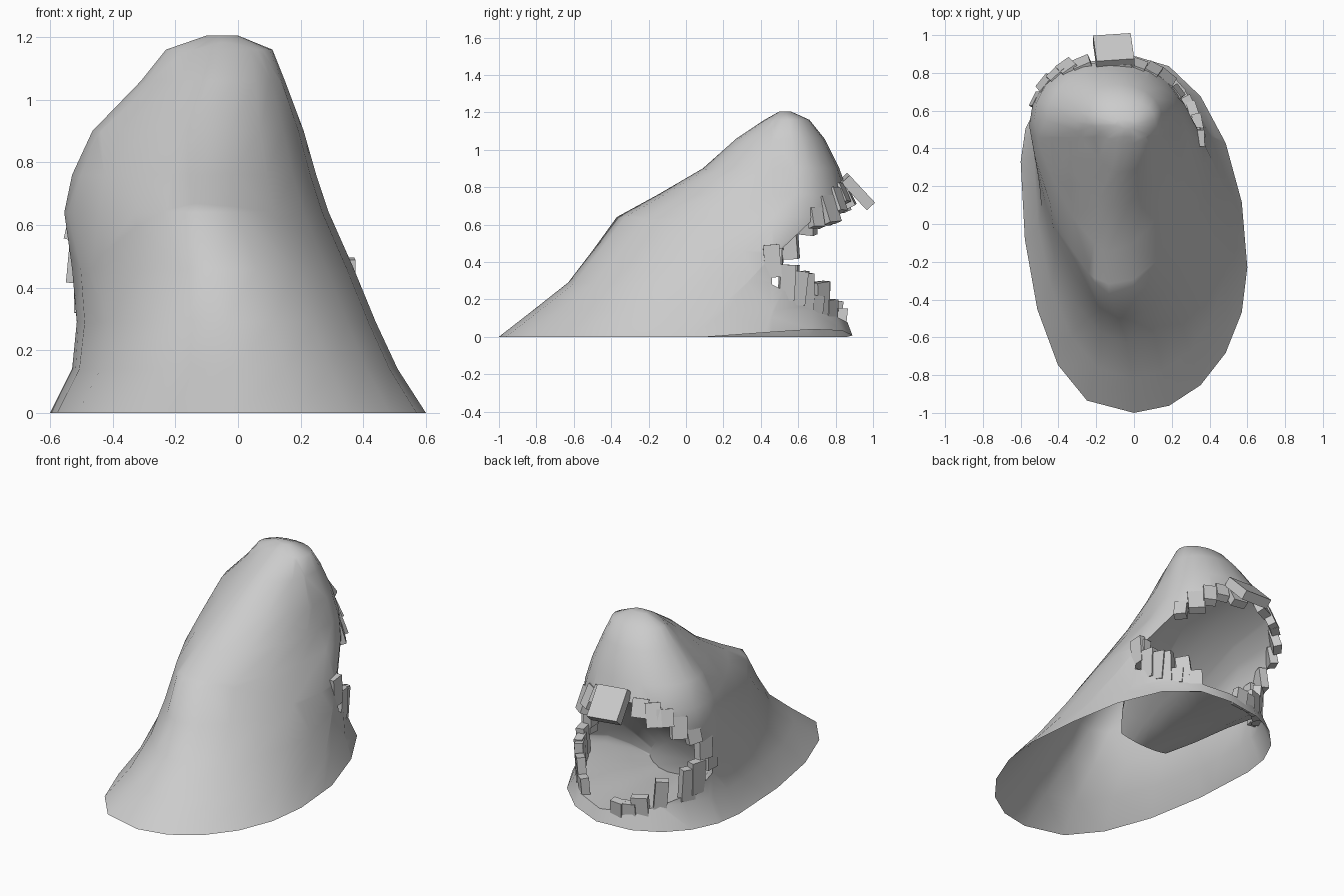
import bpy, bmesh, random
from math import sin, cos, radians, pi, atan2
from mathutils import Vector, Matrix

if "Cube" in bpy.data.objects:
    bpy.data.objects.remove(bpy.data.objects["Cube"], do_unlink=True)
random.seed(4)

grey = bpy.data.materials.new("plain grey")
grey.use_nodes = True
grey.diffuse_color = (0.6, 0.6, 0.6, 1)
grey.node_tree.nodes["Principled BSDF"].inputs["Base Color"].default_value = (0.6, 0.6, 0.6, 1)


def finish(bm, name):
    mesh = bpy.data.meshes.new(name)
    bm.to_mesh(mesh)
    bm.free()
    obj = bpy.data.objects.new(name, mesh)
    bpy.context.collection.objects.link(obj)
    mesh.materials.append(grey)
    return obj


# Horizontal sections: height, x min, x max, y front, y back,
# y of the widest point on the -x side and on the +x side
SECTIONS = [
    (0, -.6, .6, -1, .89, .33, -.23), (.14, -.53, .51, -.82, .84, .34, -.05),
    (.29, -.515, .44, -.63, .85, .38, .1), (.46, -.53, .37, -.5, .87, .44, .3),
    (.64, -.555, .29, -.37, .88, .52, .52), (.76, -.53, .25, -.15, .87, .55, .58),
    (.9, -.465, .21, .09, .82, .55, .58), (1.06, -.31, .15, .27, .74, .54, .56),
    (1.16, -.23, .11, .42, .66, .54, .55), (1.205, -.1, 0, .5, .56, .53, .53)]
SIDES = 20


def surface(z, a):
    """Point on the body at height z and angle a."""
    for lo, hi in zip(SECTIONS, SECTIONS[1:]):
        if z <= hi[0]:
            break
    t = (z - lo[0]) / (hi[0] - lo[0])
    _, x0, x1, yf, yb, yl, yr = [p + (q - p) * t for p, q in zip(lo, hi)]
    c, s = cos(a), sin(a)
    wide = yr if c > 0 else yl
    power = 1 if c > 0 else .85
    if c < 0 and s < 0:
        power = min(.75 + 1.1 * z, 1.45)
    reach = yb - wide if s > 0 else wide - yf
    x = abs(c) ** power * (1 if c > 0 else -1) * (x1 - x0) / 2
    y = abs(s) ** max(power, 1) * (1 if s > 0 else -1) * reach
    return Vector(((x0 + x1) / 2 + x, wide + y, z))


# Body shell, open underneath
bm = bmesh.new()
angles = [2 * pi * i / SIDES for i in range(SIDES)]
rings = [[bm.verts.new(surface(s[0], a)) for a in angles] for s in SECTIONS]
for low, high in zip(rings, rings[1:]):
    for i in range(SIDES):
        j = (i + 1) % SIDES
        bm.faces.new((low[i], low[j], high[j], high[i]))
bm.faces.new(rings[-1])

# Rim lifted slightly on one side of the mouth
for v, a in zip(rings[0], angles):
    if radians(25) < a < radians(95):
        v.co.z = .04 * sin(pi * (a - radians(22)) / radians(72))

# Mouth opening: a blunt wedge between three planes
MOUTH_Y = .46
UPPER, LOWER = (.42, .95), (.28, -.5)     # height at the corner, slope
planes = [(Vector((0, MOUTH_Y, UPPER[0])), Vector((0, UPPER[1], -1))),
          (Vector((0, MOUTH_Y, LOWER[0])), Vector((0, -LOWER[1], 1))),
          (Vector((0, MOUTH_Y, 0)), Vector((0, 1, 0)))]
for p, n in planes:
    bmesh.ops.bisect_plane(bm, geom=bm.verts[:] + bm.edges[:] + bm.faces[:],
                           plane_co=p, plane_no=n)
inside = [f for f in bm.faces
          if all(n.dot(f.calc_center_median() - p) > 0 for p, n in planes)]
bmesh.ops.delete(bm, geom=inside, context='FACES')

# Mouth lining: the lip drawn inward and down to the ground
lip = [e for e in bm.edges if e.is_boundary and all(v.co.z > .05 for v in e.verts)]
for squeeze, depth, drop in ((.18, .35, .15), (.25, .5, .35), (.35, .7, .5)):
    made = bmesh.ops.extrude_edge_only(bm, edges=lip)["geom"]
    lip = [g for g in made if isinstance(g, bmesh.types.BMEdge)]
    for v in [g for g in made if isinstance(g, bmesh.types.BMVert)]:
        v.co.x += (.05 - v.co.x) * squeeze
        v.co.y += (.06 - v.co.y) * depth
        v.co.z -= v.co.z * drop
bmesh.ops.contextual_create(bm, geom=lip)
bmesh.ops.recalc_face_normals(bm, faces=bm.faces[:])
body = finish(bm, "body")
bpy.ops.object.select_all(action='DESELECT')
body.select_set(True)
bpy.context.view_layer.objects.active = body
bpy.ops.object.shade_smooth_by_angle(angle=radians(60))


def lip_point(a, edge):
    """Point where the lip crosses angle a."""
    y = .7
    for _ in range(25):
        p = surface(edge[0] + edge[1] * (y - MOUTH_Y), a)
        y += (max(p.y, MOUTH_Y) - y) * .6
    return p


def add_tooth(name, base, heading, size, direction, lean):
    """A block that hangs or stands at base, leaning outward."""
    bm = bmesh.new()
    bmesh.ops.create_cube(bm, size=1)
    bmesh.ops.scale(bm, vec=size, verts=bm.verts)
    bmesh.ops.translate(bm, vec=(0, 0, direction * size[2] * .4), verts=bm.verts)
    turn = Matrix.Rotation(heading - pi / 2, 4, 'Z') @ Matrix.Rotation(-direction * lean, 4, 'X')
    turn = turn @ Matrix.Rotation(random.uniform(-.12, .12), 4, 'Y')
    bmesh.ops.transform(bm, matrix=Matrix.Translation(base) @ turn, verts=bm.verts)
    finish(bm, name)


def tooth_row(name, degrees, edge, direction, lean, thick, lengths):
    for k, deg in enumerate(degrees):
        p = lip_point(radians(deg), edge)
        out = atan2(p.y - .45, p.x + .1)
        p -= Vector((cos(out), sin(out), direction)) * .025
        size = (random.uniform(.07, .1), thick, random.uniform(*lengths))
        add_tooth(f"{name}_{k + 1}", p, out, size, direction, lean * max(sin(out), 0))


# Upper teeth, with one broad plate in the middle
tooth_row("upper_tooth", (20, 30, 41, 53, 65, 78, 108, 119, 130, 143, 155, 167),
          UPPER, -1, .45, .05, (.1, .16))
add_tooth("upper_front_plate", Vector((-.1, .86, .835)), pi / 2, (.2, .06, .2), -1, .75)

# Blocks at the mouth corners
tooth_row("corner_tooth", (25, 171), (.36, 0), 1, .1, .06, (.14, .18))

# Lower teeth: tall posts at the sides, small ones in the middle
tooth_row("lower_post", (38, 44, 50, 63, 126, 147, 156), LOWER, 1, .1, .05, (.18, .24))
tooth_row("lower_tooth", (56, 69, 98, 106, 113), LOWER, 1, .1, .05, (.09, .13))
